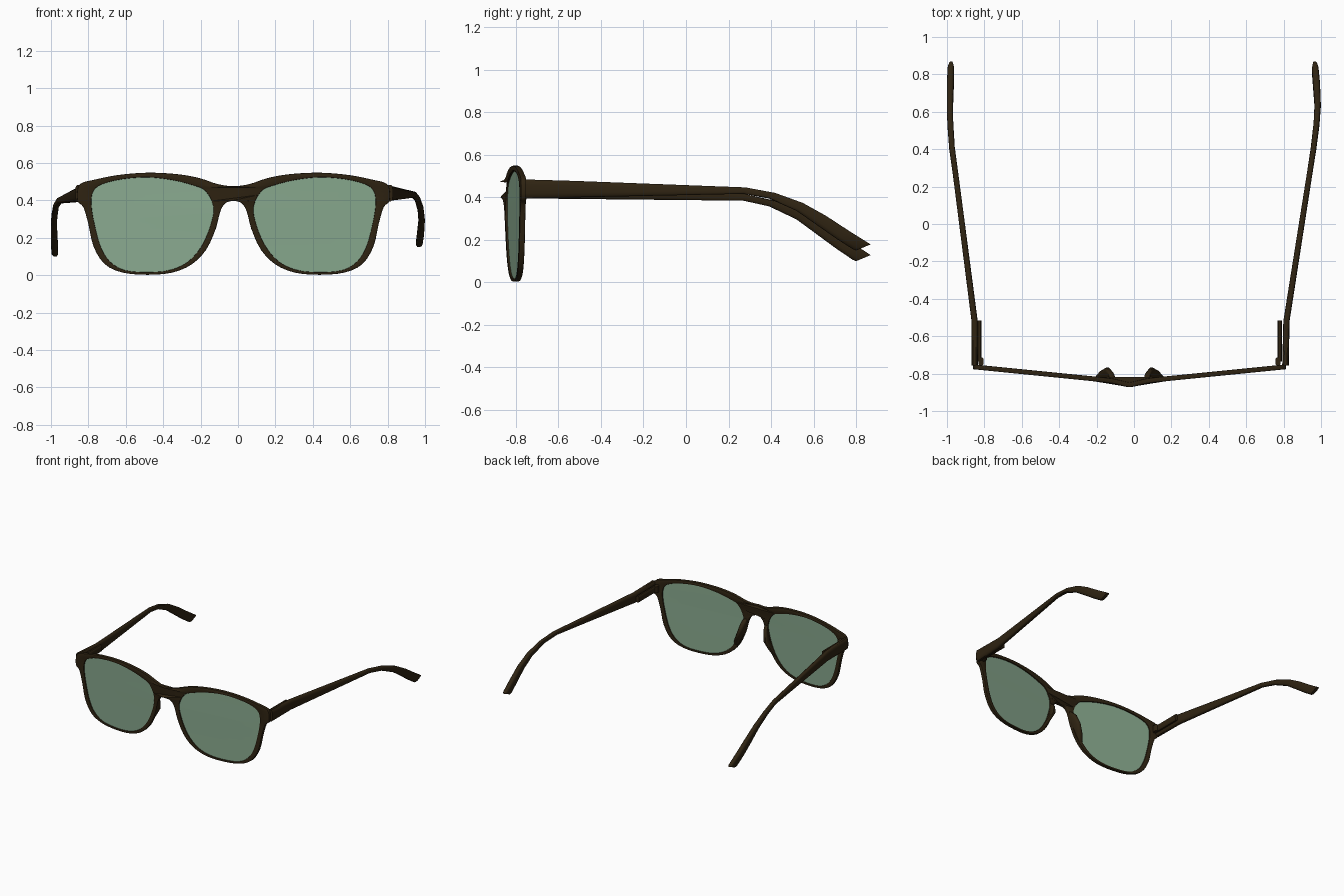
import bpy, bmesh, math
from mathutils import Vector

if "Cube" in bpy.data.objects:
    bpy.data.objects.remove(bpy.data.objects["Cube"])

CX = -0.024  # centre line of the front frame


def material(name, rgb):
    m = bpy.data.materials.new(name)
    m.diffuse_color = (*rgb, 1)
    m.use_nodes = True
    m.node_tree.nodes["Principled BSDF"].inputs["Base Color"].default_value = m.diffuse_color
    return m


BROWN = material("dark_brown", (0.028, 0.017, 0.006))
GREEN = material("lens_green", (0.25, 0.40, 0.275))


def sweep_y(u):
    """Depth of the front at distance u from the centre line."""
    u = abs(u)
    return -0.847 + 0.1 * u - 0.013 * math.exp(-(u / 0.06) ** 2)


def smooth_loop(pts, n=3):
    """Closed Catmull-Rom loop through the points."""
    out, k = [], len(pts)
    for i in range(k):
        a, b, c, d = (Vector(pts[(i + j) % k]) for j in (-1, 0, 1, 2))
        for s in range(n):
            t = s / n
            out.append(0.5 * (2 * b + (c - a) * t + (2 * a - 5 * b + 4 * c - d) * t * t
                              + (3 * b - a - 3 * c + d) * t ** 3))
    return out


def finish(ob, mat, angle=40):
    ob.data.materials.clear()
    ob.data.materials.append(mat)
    bpy.ops.object.select_all(action='DESELECT')
    ob.select_set(True)
    bpy.context.view_layer.objects.active = ob
    bpy.ops.object.shade_smooth_by_angle(angle=math.radians(angle))


def plate(name, loops, extrude, bevel, mat):
    """Filled outline (inner loops are holes), stood up and bent to the sweep."""
    cu = bpy.data.curves.new(name, 'CURVE')
    cu.dimensions, cu.fill_mode = '2D', 'BOTH'
    cu.extrude, cu.bevel_depth, cu.bevel_resolution, cu.offset = extrude, bevel, 1, -bevel
    for loop in loops:
        sp = cu.splines.new('POLY')
        sp.points.add(len(loop) - 1)
        for p, co in zip(sp.points, loop):
            p.co = (co[0], co[1], 0, 1)
        sp.use_cyclic_u = True
    ob = bpy.data.objects.new(name, cu)
    bpy.context.collection.objects.link(ob)
    bpy.ops.object.select_all(action='DESELECT')
    ob.select_set(True)
    bpy.context.view_layer.objects.active = ob
    bpy.ops.object.convert(target='MESH')
    ob = bpy.context.view_layer.objects.active
    bm = bmesh.new()
    bm.from_mesh(ob.data)
    bmesh.ops.remove_doubles(bm, verts=bm.verts, dist=0.0003)
    for v in bm.verts:
        u, h, d = v.co
        v.co = (CX + u, sweep_y(u) - d, h)
    bmesh.ops.recalc_face_normals(bm, faces=bm.faces)
    bm.to_mesh(ob.data)
    bm.free()
    finish(ob, mat)


def loft(name, sections, mat, n=12):
    """Skin over rounded sections given as (centre, half axis a, half axis b)."""
    bm = bmesh.new()
    rings = []
    for c, a, b in sections:
        ring = []
        for i in range(n):
            t = 2 * math.pi * (i + 0.5) / n
            s, k = math.sin(t), math.cos(t)
            ring.append(bm.verts.new(Vector(c)
                        + Vector(a) * math.copysign(abs(k) ** 0.6, k)
                        + Vector(b) * math.copysign(abs(s) ** 0.6, s)))
        rings.append(ring)
    for r, q in zip(rings, rings[1:]):
        for i in range(n):
            j = (i + 1) % n
            bm.faces.new((r[i], r[j], q[j], q[i]))
    bm.faces.new(rings[0])
    bm.faces.new(rings[-1])
    bmesh.ops.recalc_face_normals(bm, faces=bm.faces)
    me = bpy.data.meshes.new(name)
    bm.to_mesh(me)
    bm.free()
    ob = bpy.data.objects.new(name, me)
    bpy.context.collection.objects.link(ob)
    finish(ob, mat)


# Half outline of the front, from bridge top round to bridge underside
half = [(0, .476), (.086, .487), (.182, .519), (.30, .54), (.46, .548), (.62, .535),
        (.754, .508), (.813, .492), (.834, .46), (.834, .395), (.803, .364), (.776, .273),
        (.749, .155), (.69, .06), (.594, .014), (.46, .002), (.326, .014), (.22, .06),
        (.144, .14), (.096, .246), (.07, .342), (.043, .385), (0, .396)]
outline = smooth_loop(half + [(-u, z) for u, z in half[-2:0:-1]])

# Lens opening
opening = smooth_loop([(.15, .45), (.107, .364), (.123, .267), (.171, .155), (.246, .07),
                       (.342, .027), (.46, .016), (.583, .027), (.663, .075), (.711, .155),
                       (.743, .273), (.76, .38), (.749, .45), (.70, .487), (.594, .513),
                       (.46, .523), (.326, .508), (.219, .481)])
mirrored = [Vector((-p.x, p.y)) for p in reversed(opening)]

plate("front_frame", [outline, opening, mirrored], 0.009, 0.004, BROWN)
plate("right_lens", [opening], 0.004, 0, GREEN)
plate("left_lens", [mirrored], 0.004, 0, GREEN)

# Temple stations: right x, left x, top edge y z, bottom edge y z, half width
temple = [(.810, .852, -.757, .484, -.757, .393, .018),
          (.815, .852, -.52, .477, -.52, .398, .017),
          (.940, .955, .28, .446, .27, .415, .015),
          (.960, .973, .42, .420, .39, .393, .015),
          (.976, .982, .55, .373, .52, .335, .016),
          (.982, .984, .66, .312, .61, .272, .017),
          (.976, .982, .77, .240, .71, .202, .019),
          (.969, .979, .855, .187, .785, .154, .018),
          (.967, .978, .87, .178, .80, .149, .012)]

for side, name in ((1, "right"), (-1, "left")):
    # Temple arm with drooping ear tip; the left one hangs a little lower
    secs = []
    for xr, xl, ty, tz, by, bz, w in temple:
        drop = 0 if side > 0 else 0.031 * (ty + 0.757)
        top, bot = Vector((0, ty, tz - drop)), Vector((0, by, bz - drop))
        c = (top + bot) / 2
        c.x = xr if side > 0 else -xl
        secs.append((c, (w, 0, 0), (top - bot) / 2))
    loft(name + "_temple", secs, BROWN)

    # Hinge leaf lying along the inside of the temple
    x = CX + side * 0.803
    loft(name + "_hinge_leaf", [((x, y, .437), (.013, 0, 0), (0, 0, h))
                                for y, h in ((-.735, .026), (-.515, .026))], BROWN)
    # Hinge knuckle behind the frame corner
    loft(name + "_hinge_knuckle", [((CX + side * 0.794, -.735, z), (.014, 0, 0), (0, .022, 0))
                                   for z in (.412, .462)], BROWN)

    # Nose pad on the inner rim
    pad = []
    for z, u, depth in ((.355, .088, .008), (.32, .095, .045), (.25, .112, .066),
                        (.19, .142, .045), (.13, .168, .008)):
        pad.append(((CX + side * u, sweep_y(u) + depth / 2, z),
                    (.016, 0, 0), (side * .006, depth / 2 + .003, 0)))
    loft(name + "_nose_pad", pad, BROWN)
